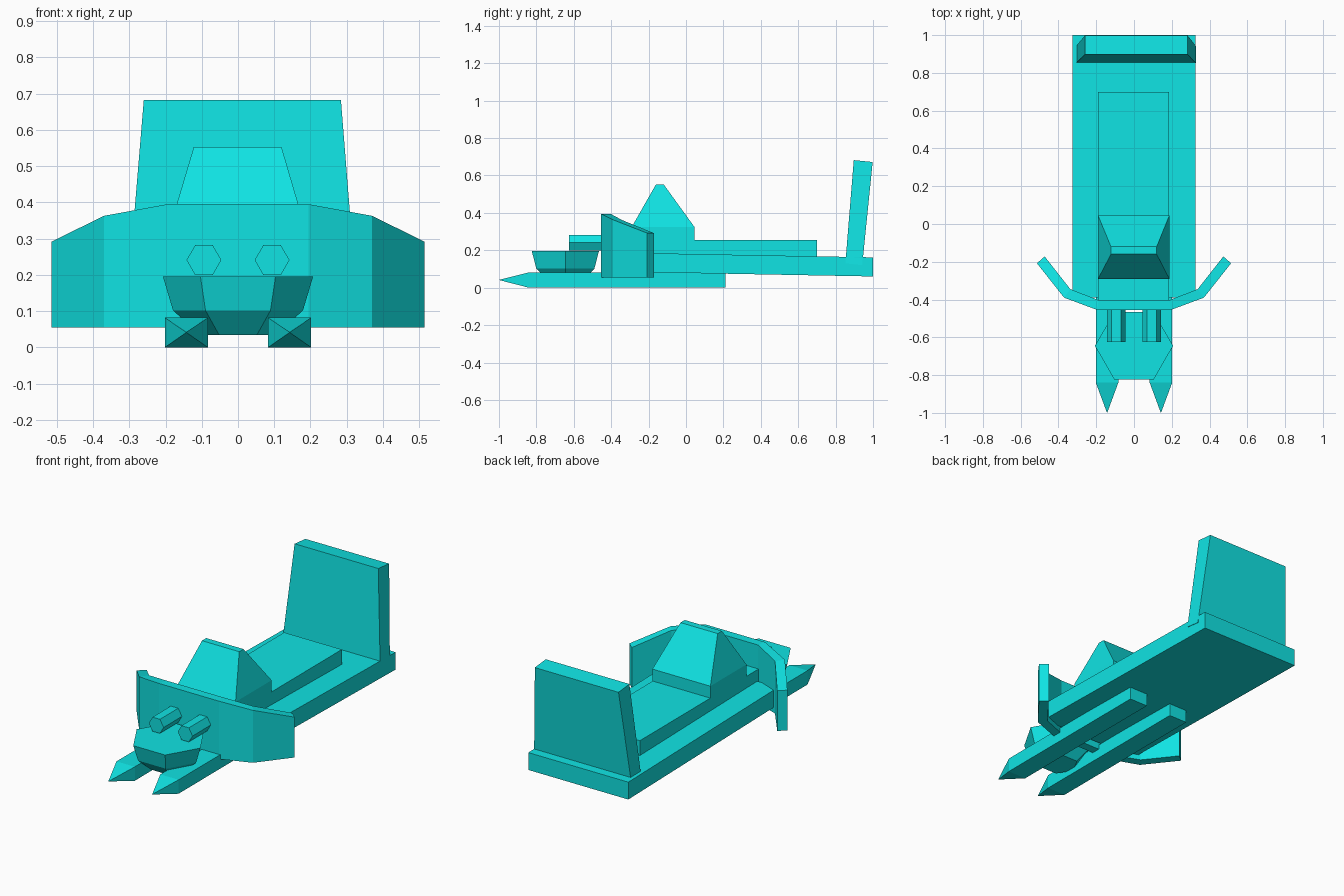
import bpy
import bmesh
from math import cos, sin, radians

if "Cube" in bpy.data.objects:
    bpy.data.objects.remove(bpy.data.objects["Cube"], do_unlink=True)

# Single turquoise paint
paint = bpy.data.materials.new("turquoise paint")
paint.use_nodes = True
colour = (0.005, 0.77, 0.77, 1)
paint.diffuse_color = colour
paint.node_tree.nodes["Principled BSDF"].inputs["Base Color"].default_value = colour


def loft(name, rings):
    """Join equal-length rings with side faces and cap both ends."""
    bm = bmesh.new()
    loops = [[bm.verts.new(p) for p in ring] for ring in rings]
    n = len(loops[0])
    for a, b in zip(loops, loops[1:]):
        for i in range(n):
            j = (i + 1) % n
            bm.faces.new((a[i], a[j], b[j], b[i]))
    bm.faces.new(loops[0])
    bm.faces.new(loops[-1])
    bmesh.ops.recalc_face_normals(bm, faces=bm.faces)
    mesh = bpy.data.meshes.new(name)
    bm.to_mesh(mesh)
    bm.free()
    mesh.materials.append(paint)
    obj = bpy.data.objects.new(name, mesh)
    bpy.context.collection.objects.link(obj)
    return obj


def flat(x0, x1, y0, y1, z):
    """Horizontal rectangle."""
    return [(x0, y0, z), (x1, y0, z), (x1, y1, z), (x0, y1, z)]


def upright(x0, x1, y, z0, z1):
    """Rectangle facing the front."""
    return [(x0, y, z0), (x1, y, z0), (x1, y, z1), (x0, y, z1)]


def hexagon(radius):
    return [(radius * cos(radians(60 * i)), radius * sin(radians(60 * i))) for i in range(6)]


# Gently sloping hull and the raised deck
loft("hull", [upright(-0.325, 0.325, -0.39, 0.086, 0.188),
              upright(-0.325, 0.325, 1.0, 0.06, 0.162)])
loft("deck", [flat(-0.19, 0.185, -0.42, 0.70, 0.12),
              flat(-0.19, 0.185, -0.42, 0.70, 0.255)])

# Cabin with a tapered roof
loft("cabin", [flat(-0.19, 0.187, -0.29, 0.045, 0.20),
               flat(-0.19, 0.187, -0.29, 0.045, 0.325),
               flat(-0.122, 0.12, -0.16, -0.12, 0.553)])

# Leaning tail panel
loft("tail_panel", [
    [(-0.306, 0.852, 0.13), (0.328, 0.852, 0.13), (0.328, 0.942, 0.12), (-0.306, 0.942, 0.12)],
    [(-0.26, 0.897, 0.682), (0.284, 0.897, 0.682), (0.284, 0.998, 0.672), (-0.26, 0.998, 0.672)]])

# Folded front shield: outer x, outer y, inner x, inner y, top height
half = [(0.195, -0.455, 0.187, -0.403, 0.395),
        (0.37, -0.39, 0.337, -0.345, 0.363),
        (0.514, -0.208, 0.473, -0.172, 0.292)]
stations = [(-a, b, -c, d, h) for a, b, c, d, h in reversed(half)] + half
loft("front_shield", [[(a, b, 0.055), (a, b, h), (c, d, h), (c, d, 0.055)]
                      for a, b, c, d, h in stations])

# Faceted bowl-shaped head
loft("head", [[(x, y - 0.645, 0.195 - 0.186 * sin(radians(t))) for x, y in hexagon(0.207 * cos(radians(t)))]
              for t in (0, 30, 60)])

# Paired skids with pointed tips, and paired eye tubes
for side, s in (("left", 1), ("right", -1)):
    skid = loft(side + "_skid", [upright(s * 0.083, s * 0.202, y, 0, 0.082) for y in (0.21, -0.84)]
                + [upright(s * 0.142, s * 0.143, -1.0, 0.041, 0.042)])
    loft(side + "_eye_tube", [[(s * 0.094 + x, y, 0.241 + z) for x, z in hexagon(0.048)]
                              for y in (-0.625, -0.43)])
